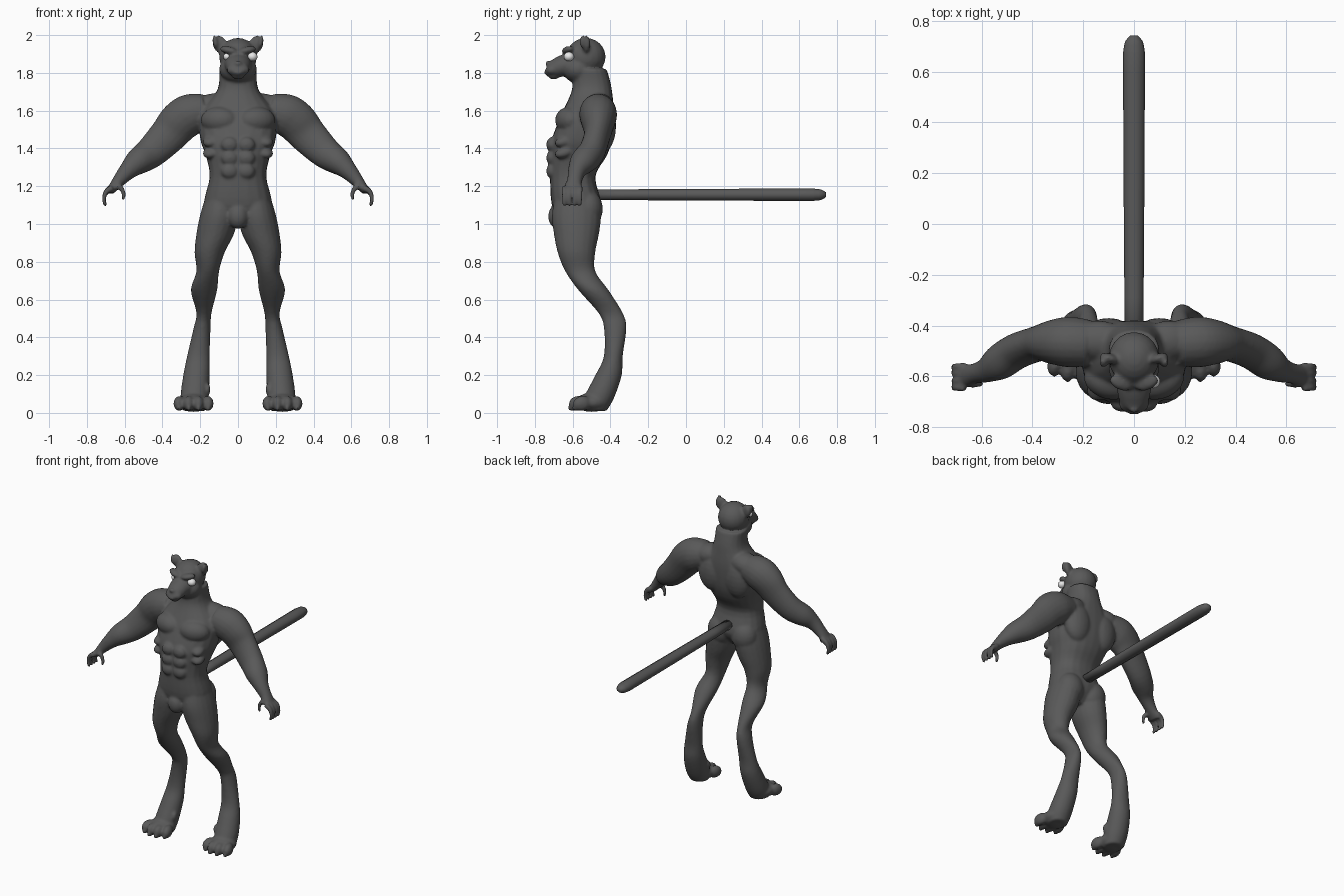
import bpy, bmesh
from math import sin, cos, pi
from mathutils import Vector, Matrix, Euler

cube = bpy.data.objects.get("Cube")
if cube:
    bpy.data.objects.remove(cube)


def material(name, grey):
    mat = bpy.data.materials.new(name)
    mat.use_nodes = True
    colour = (grey, grey, grey, 1)
    mat.diffuse_color = colour
    mat.node_tree.nodes["Principled BSDF"].inputs["Base Color"].default_value = colour
    return mat


fur = material("charcoal fur", .1)
white = material("eye white", .8)


def spline(rows, steps):
    """Smooth curve through rows of equal length."""
    points = [Vector(row) for row in rows]
    last = len(points) - 1
    curve = []
    for i in range(last):
        before, start = points[max(i - 1, 0)], points[i]
        end, after = points[i + 1], points[min(i + 2, last)]
        leave, arrive = (end - before) / 2, (after - start) / 2
        for k in range(steps):
            t = k / steps
            ease = t * t * (3 - 2 * t)
            curve.append(start.lerp(end, ease) + leave * t * (1 - t) ** 2
                         - arrive * t * t * (1 - t))
    return curve + [points[last]]


def loft(bm, rows, side=(1, 0, 0), level=False, power=2, sides=20, steps=4):
    """Skin rings (x, y, z, side radius, other radius) along a path."""
    rows = spline(rows, steps)
    centres = [Vector(row[:3]) for row in rows]
    rings = []
    for i, centre in enumerate(centres):
        tangent = centres[min(i + 1, len(rows) - 1)] - centres[max(i - 1, 0)]
        tangent = Vector((0, 0, 1)) if level else tangent.normalized()
        across = Vector(side)
        across = (across - tangent * across.dot(tangent)).normalized()
        along = tangent.cross(across)
        wide, deep = rows[i][3:]
        ring = []
        for k in range(sides):
            c, s = cos(2 * pi * k / sides), sin(2 * pi * k / sides)
            swell = (abs(c) ** power + abs(s) ** power) ** (-1 / power)
            offset = across * c * wide + along * s * deep
            ring.append(bm.verts.new(centre + offset * swell))
        rings.append(ring)
    for low, high in zip(rings, rings[1:]):
        for k in range(sides):
            n = (k + 1) % sides
            bm.faces.new((low[k], low[n], high[n], high[k]))
    bm.faces.new(rings[0][::-1])
    bm.faces.new(rings[-1])


def ball(bm, centre, radii, turn=(0, 0, 0)):
    matrix = Matrix.LocRotScale(Vector(centre), Euler(turn), Vector(radii))
    bmesh.ops.create_uvsphere(bm, u_segments=20, v_segments=12, radius=1, matrix=matrix)


def finish(bm, name, mat):
    bmesh.ops.recalc_face_normals(bm, faces=bm.faces)
    mesh = bpy.data.meshes.new(name)
    bm.to_mesh(mesh)
    bm.free()
    mesh.materials.append(mat)
    for polygon in mesh.polygons:
        polygon.use_smooth = True
    obj = bpy.data.objects.new(name, mesh)
    bpy.context.collection.objects.link(obj)
    return obj


body = bmesh.new()

# Torso and neck: level rings on the centre plane
torso = [(-.59, 1, .12, .07), (-.58, 1.1, .18, .13), (-.6, 1.25, .15, .12),
         (-.57, 1.36, .17, .15), (-.55, 1.45, .2, .16), (-.52, 1.58, .2, .14),
         (-.5, 1.69, .12, .11), (-.5, 1.75, .1, .1), (-.51, 1.82, .1, .09)]
loft(body, [(0, *ring) for ring in torso], level=True, power=2.4)

# Muscles of the left half; the mirror adds the right
ball(body, (.1, -.62, 1.55), (.1, .07, .07), (0, 0, .3))       # chest
ball(body, (.1, -.44, 1.52), (.1, .07, .14))                   # shoulder blade
ball(body, (.14, -.46, 1.62), (.11, .08, .07), (0, .2, 0))     # neck slope
ball(body, (.09, -.52, 1.08), (.09, .08, .1))                  # buttock
ball(body, (0, -.68, 1.04), (.055, .05, .065))                 # groin
for row in range(3):                                           # stomach
    ball(body, (.045, -.71, 1.28 + .07 * row), (.045, .03, .04))
for row in range(2):                                           # ribs
    ball(body, (.14, -.64, 1.38 + .06 * row), (.045, .06, .03), (.3, 0, .4))

# Leg: level rings from hip through knee and hock to heel
leg = [(.09, -.58, 1.15, .08, .11), (.1, -.58, 1.05, .1, .13), (.12, -.58, .95, .1, .12),
       (.15, -.58, .85, .08, .1), (.16, -.56, .75, .06, .08), (.18, -.49, .65, .07, .08),
       (.18, -.4, .53, .04, .065), (.19, -.375, .45, .045, .06), (.21, -.385, .3, .06, .05),
       (.22, -.41, .2, .07, .07), (.23, -.46, .08, .075, .08), (.23, -.48, .01, .06, .06)]
loft(body, leg, level=True)

# Paw, dewclaw, and four toes with claws in a fan
ball(body, (.235, -.5, .055), (.085, .09, .05))
ball(body, (.16, -.47, .125), (.015, .025, .03))
for i in range(4):
    x, y, turn = .16 + .05 * i, -.55 - .025 * sin(pi * i / 3), .15 * i - .2
    ball(body, (x, y, .05), (.03, .05, .04), (.15, 0, turn))
    ball(body, (x, y - .03, .03), (.015, .025, .02), (.4, 0, turn))

# Arm from shoulder to palm
arm = [(.17, -.47, 1.6, .09, .09), (.25, -.465, 1.58, .1, .11), (.31, -.465, 1.54, .09, .11),
       (.37, -.47, 1.47, .07, .1), (.46, -.5, 1.38, .07, .085), (.53, -.545, 1.33, .07, .07),
       (.58, -.575, 1.285, .05, .05), (.63, -.59, 1.23, .04, .035), (.68, -.6, 1.17, .05, .02)]
loft(body, arm, side=(0, 1, 0))


def digit(x, y, z, reach, drop, sweep):
    """A finger curling down along an arc and tapering."""
    rows = []
    for i in range(5):
        angle, r = sweep * i / 4, .017 - .002 * i
        rows.append((x + reach * sin(angle), y, z + drop * cos(angle), r, r))
    loft(body, rows, side=(0, 1, 0), sides=12, steps=2)


for i in range(4):
    digit(.665, -.645 + .028 * i, 1.13, .045, .06, 2.2)
digit(.64, -.63, 1.15, -.035, .05, 2.1)

# Head: skull, cheeks and muzzle
ball(body, (0, -.53, 1.885), (.1, .105, .1))
ball(body, (0, -.57, 1.82), (.1, .085, .075))
muzzle = [(-.57, 1.845, .085, .075), (-.64, 1.84, .07, .06), (-.69, 1.825, .06, .05),
          (-.725, 1.82, .045, .04), (-.74, 1.825, .03, .025)]
loft(body, [(0, *ring) for ring in muzzle])
ball(body, (.03, -.71, 1.815), (.03, .03, .025))               # lip
ball(body, (0, -.7, 1.785), (.035, .03, .02))                  # chin
ball(body, (0, -.73, 1.85), (.02, .015, .015))                 # nose
ball(body, (.05, -.625, 1.92), (.05, .03, .02), (0, -.2, .35)) # brow

# Ear: a thin leaning disc with a thicker rim
ball(body, (.095, -.53, 1.95), (.04, .02, .05), (0, .45, .3))
ball(body, (.12, -.545, 1.965), (.015, .02, .035), (0, .2, 0))

figure = finish(body, "body", fur)
figure.modifiers.new("mirror", 'MIRROR').use_mirror_merge = False
blend = figure.modifiers.new("blend", 'REMESH')
blend.mode = 'VOXEL'
blend.voxel_size = .0085
blend.use_smooth_shade = True
soften = figure.modifiers.new("soften", 'SMOOTH')
soften.iterations = 5

# Tail: a straight rod with a rounded tip
tail = bmesh.new()
rod = [(-.5, .036), (0, .04), (.6, .043), (.68, .042), (.72, .034), (.742, .015)]
loft(tail, [(0, y, 1.155, r, r * .8) for y, r in rod], sides=10, steps=2)
finish(tail, "tail", fur)

# Eyes: the left one bulges further out
for name, x, r in (("left_eye", .076, .027), ("right_eye", -.056, .022)):
    eye = bmesh.new()
    ball(eye, (x, -.62, 1.886), (r, r, r * .9))
    finish(eye, name, white)
